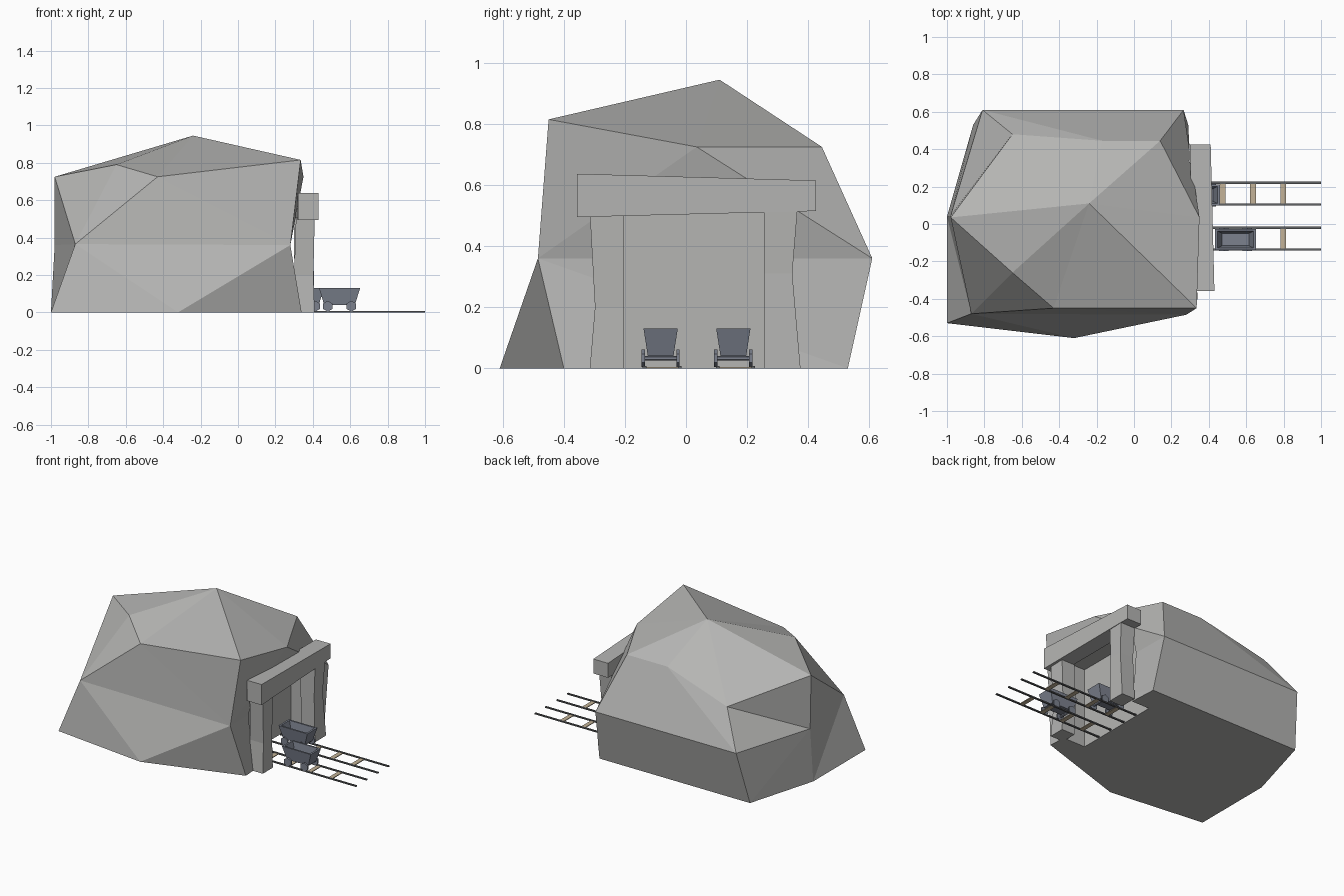
import bpy, bmesh, math
from mathutils import Matrix

if "Cube" in bpy.data.objects:
    bpy.data.objects.remove(bpy.data.objects["Cube"])


def material(name, rgb):
    m = bpy.data.materials.new(name)
    m.diffuse_color = (*rgb, 1)
    m.use_nodes = True
    m.node_tree.nodes["Principled BSDF"].inputs["Base Color"].default_value = m.diffuse_color
    return m


ROCK = material("rock_grey", (0.46, 0.46, 0.45))
CART = material("cart_blue_grey", (0.20, 0.22, 0.27))
RAIL = material("rail_dark_grey", (0.12, 0.125, 0.13))
WOOD = material("sleeper_tan", (0.55, 0.45, 0.31))


def finish(name, bm, mat):
    bmesh.ops.recalc_face_normals(bm, faces=bm.faces[:])
    me = bpy.data.meshes.new(name)
    bm.to_mesh(me)
    bm.free()
    me.materials.append(mat)
    ob = bpy.data.objects.new(name, me)
    bpy.context.collection.objects.link(ob)
    return ob


def loft(name, rings, mat):
    """Closed solid through a row of four-point rings."""
    bm = bmesh.new()
    rs = [[bm.verts.new(p) for p in r] for r in rings]
    for a, b in zip(rs, rs[1:]):
        for i in range(4):
            j = (i + 1) % 4
            bm.faces.new((a[i], a[j], b[j], b[i]))
    bm.faces.new(rs[0])
    bm.faces.new(rs[-1])
    return finish(name, bm, mat)


def flat(z, x0, x1, y0, y1):
    return [(x0, y0, z), (x1, y0, z), (x1, y1, z), (x0, y1, z)]


def upright(y, x0, x1, z0, z1):
    return [(x0, y, z0), (x1, y, z0), (x1, y, z1), (x0, y, z1)]


def box(name, x0, x1, y0, y1, z0, z1, mat):
    return loft(name, [flat(z0, x0, x1, y0, y1), flat(z1, x0, x1, y0, y1)], mat)


# Faceted rock hill
points = {
    "P": (-.24, .11, .945), "A": (.335, -.45, .815), "B": (-.43, -.45, .725),
    "G": (-.65, -.26, .79), "C": (-.98, .035, .725), "D": (-.65, .48, .59),
    "H": (-.17, .445, .725), "E": (.14, .445, .725), "F": (.35, .035, .725),
    "V": (.28, -.485, .36), "Q": (-.87, -.48, .365), "M": (-.98, .045, .36),
    "L": (-.81, .61, .36), "K": (.265, .61, .36), "R": (-1, -.53, 0),
    "T": (-.32, -.61, 0), "W": (.34, -.40, 0), "X": (.29, .53, 0),
    "S": (-.86, .53, 0), "N": (-1, .04, 0),
}
faces = ("PAF PFE PEH PHD PDC PCG PGB PBA GQB CQG CMQ DCM DML DLH HLK HKE EKF "
         "FKV FVA AVB BVQ QRT QTV VTW VWX VXK KXS KSL LSM MSN MNQ NRQ RNSXWT")
bm = bmesh.new()
vs = {k: bm.verts.new(p) for k, p in points.items()}
for f in faces.split():
    bm.faces.new([vs[c] for c in f])
rock = finish("rock_hill", bm, ROCK)

# Tunnel mouth cut into the right side
cutter = box("tunnel_cutter", .165, .8, -.28, .34, -.1, .55, ROCK)
cutter.hide_render = True
mod = rock.modifiers.new("tunnel", 'BOOLEAN')
mod.operation = 'DIFFERENCE'
mod.solver = 'EXACT'
mod.object = cutter
bpy.context.view_layer.objects.active = rock
bpy.ops.object.modifier_apply(modifier=mod.name)
bpy.data.objects.remove(cutter)

# Crooked stone doorway
loft("left_post", [flat(0, .31, .41, -.315, -.205),
                   flat(.20, .30, .403, -.298, -.205),
                   flat(.51, .31, .41, -.315, -.205)], ROCK)
loft("right_post", [flat(0, .31, .41, .255, .375),
                    flat(.31, .30, .403, .255, .348),
                    flat(.52, .30, .41, .255, .365)], ROCK)
loft("lintel", [upright(-.357, .32, .43, .495, .637),
                upright(.425, .298, .41, .515, .615)], ROCK)


def cart(name, cx, cy):
    def ring(z, hx, hy):
        return flat(z, cx - hx, cx + hx, cy - hy, cy + hy)
    # Hollow tapered tub
    loft(name + "_tub", [ring(.04, .082, .042), ring(.13, .11, .056),
                         ring(.13, .097, .045), ring(.055, .072, .033)], CART)
    # Hexagonal wheels and axles
    bm = bmesh.new()
    for dx in (-.063, .063):
        for dy, r, w in ((-.057, .029, .011), (.057, .029, .011), (0, .008, .11)):
            m = (Matrix.Translation((cx + dx, cy + dy, .033))
                 @ Matrix.Rotation(math.pi / 2, 4, 'X')
                 @ Matrix.Rotation(0, 4, 'Z'))
            bmesh.ops.create_cone(bm, cap_ends=True, segments=6, radius1=r,
                                  radius2=r, depth=w, matrix=m)
    finish(name + "_wheels", bm, CART)


# Two tracks, each with two rails and sleepers
for side, cy in (("left", -.078), ("right", .162)):
    for i, dy in enumerate((-.058, .058)):
        box(f"{side}_rail_{i}", .17, 1, cy + dy - .006, cy + dy + .006, 0, .008, RAIL)
    for i in range(5):
        x = .15 + .162 * i
        if x > .17:
            box(f"{side}_sleeper_{i}", x - .015, x + .015, cy - .055, cy + .055,
                0, .005, WOOD)

cart("front_cart", .543, -.083)
cart("rear_cart", .35, .155)
